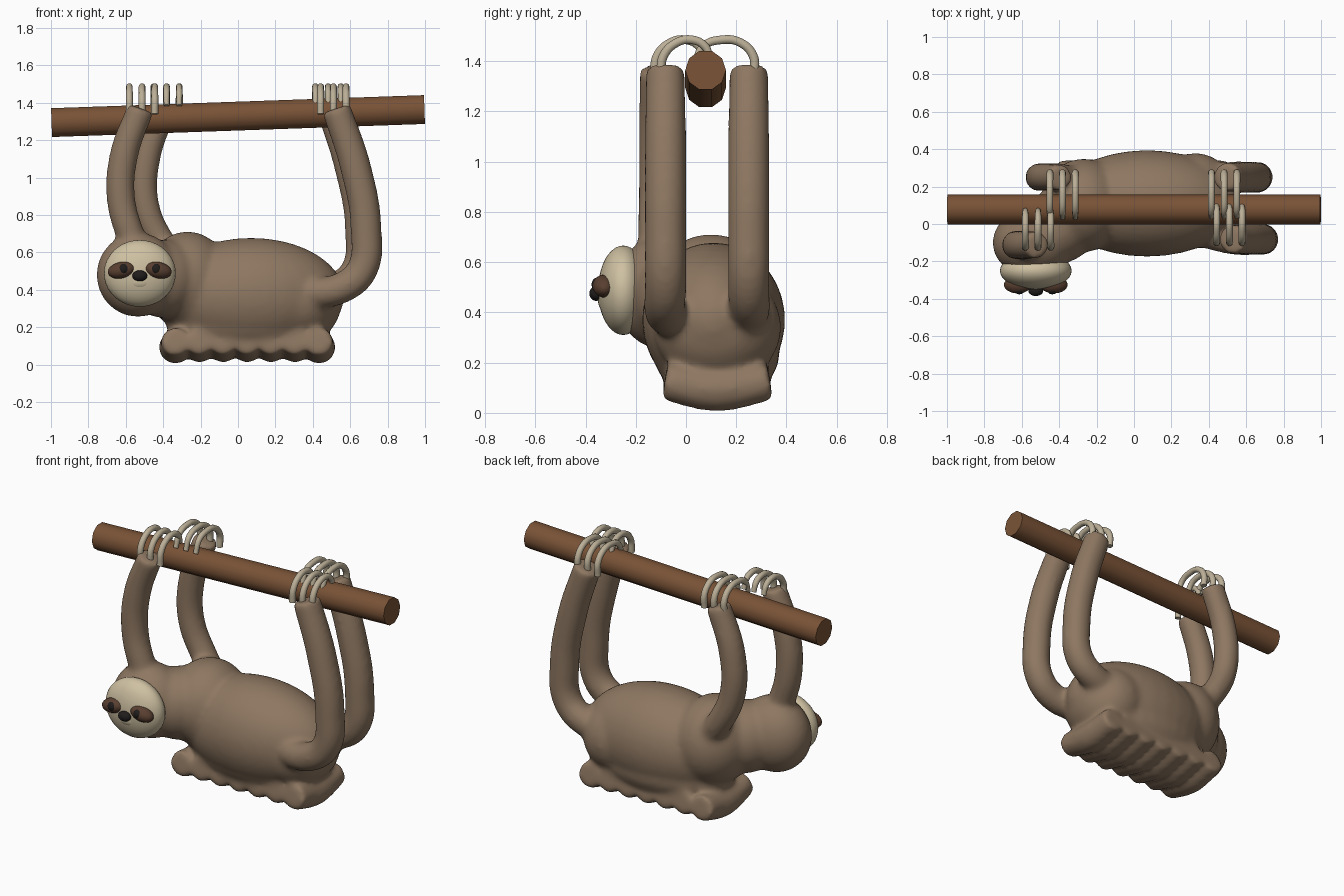
import bpy, math

if "Cube" in bpy.data.objects:
    bpy.data.objects.remove(bpy.data.objects["Cube"])

def material(name, rgb):
    m = bpy.data.materials.new(name)
    m.diffuse_color = (*rgb, 1)
    m.use_nodes = True
    m.node_tree.nodes["Principled BSDF"].inputs["Base Color"].default_value = m.diffuse_color
    return m

FUR = material("fur", (0.27, 0.185, 0.12))
CREAM = material("cream", (0.62, 0.53, 0.36))
PATCH = material("eye_patch_brown", (0.10, 0.05, 0.03))
DARK = material("dark", (0.015, 0.012, 0.012))
BARK = material("bark", (0.19, 0.085, 0.037))
CLAW = material("claw", (0.50, 0.43, 0.31))

def ellipsoid(name, loc, radii, mat, tilt=0):
    bpy.ops.mesh.primitive_uv_sphere_add(segments=32, ring_count=20, location=loc, rotation=(0, tilt, 0))
    o = bpy.context.object
    o.name = name
    o.scale = radii
    bpy.ops.object.transform_apply(location=False)
    bpy.ops.object.shade_smooth()
    o.data.materials.append(mat)
    return o

def tube(name, points, radius, mat, sides=4, widths=None):
    cu = bpy.data.curves.new(name, "CURVE")
    cu.dimensions = "3D"
    cu.bevel_depth = radius
    cu.bevel_resolution = sides
    cu.resolution_u = 8
    cu.use_fill_caps = True
    sp = cu.splines.new("BEZIER")
    sp.bezier_points.add(len(points) - 1)
    for i, (bp, p) in enumerate(zip(sp.bezier_points, points)):
        bp.co = p
        bp.handle_left_type = bp.handle_right_type = "AUTO"
        bp.radius = widths[i] if widths else 1
    o = bpy.data.objects.new(name, cu)
    bpy.context.collection.objects.link(o)
    bpy.ops.object.select_all(action="DESELECT")
    o.select_set(True)
    bpy.context.view_layer.objects.active = o
    bpy.ops.object.convert(target="MESH")
    o = bpy.context.object
    o.data.materials.clear()
    o.data.materials.append(mat)
    bpy.ops.object.shade_smooth_by_angle(angle=math.radians(50))
    return o

# Torso, shoulders, hips, underside, neck and head
parts = [
    ellipsoid("torso", (0.07, 0.11, 0.37), (0.50, 0.285, 0.308), FUR),
    ellipsoid("shoulders", (-0.27, 0.10, 0.45), (0.23, 0.25, 0.262), FUR),
    ellipsoid("hips", (0.33, 0.125, 0.34), (0.225, 0.255, 0.23), FUR),
    ellipsoid("underside", (0.06, 0.122, 0.23), (0.45, 0.25, 0.18), FUR),
    ellipsoid("neck", (-0.40, -0.01, 0.46), (0.20, 0.20, 0.21), FUR),
    ellipsoid("head", (-0.535, -0.10, 0.48), (0.222, 0.185, 0.225), FUR),
]

# Shaggy fringe hanging under the back
for i in range(7):
    x = -0.335 + i * 0.128
    r = 0.09 if i in (0, 6) else 0.083
    parts.append(tube("fringe", [(x, -0.085, 0.125), (x, 0.125, 0.093), (x, 0.335, 0.125)], r, FUR,
                      4, [0.85, 1, 0.85]))

# Long limbs reaching up to the branch: (x, z) paths at a fixed depth
limbs = [
    (-0.112, 0.072, [(-0.50, 0.45), (-0.565, 0.66), (-0.625, 0.88), (-0.61, 1.12), (-0.52, 1.37)]),
    (0.25, 0.070, [(-0.28, 0.50), (-0.40, 0.64), (-0.495, 0.85), (-0.49, 1.10), (-0.395, 1.37)]),
    (-0.082, 0.078, [(0.38, 0.38), (0.54, 0.405), (0.66, 0.50), (0.685, 0.72), (0.63, 1.05), (0.525, 1.37)]),
    (0.25, 0.078, [(0.36, 0.38), (0.51, 0.405), (0.63, 0.50), (0.655, 0.72), (0.60, 1.05), (0.495, 1.37)]),
]
for y, r, path in limbs:
    pts = [(x, y if i else y * 0.8 + 0.02, z) for i, (x, z) in enumerate(path)]
    parts.append(tube("limb", pts, r, FUR, 6, [1.08] * (len(path) - 1) + [1.02]))

# Fuse all furry parts into one smooth skin
bpy.ops.object.select_all(action="DESELECT")
for p in parts:
    p.select_set(True)
bpy.context.view_layer.objects.active = parts[-1]
bpy.ops.object.join()
fur = bpy.context.object
fur.name = "furry_body"
rm = fur.modifiers.new("fuse", "REMESH")
rm.mode = "VOXEL"
rm.voxel_size = 0.014
rm.use_smooth_shade = True
sm = fur.modifiers.new("soften", "SMOOTH")
sm.factor = 0.5
sm.iterations = 18

# Face
fx = -0.525
ellipsoid("face", (fx, -0.25, 0.488), (0.192, 0.10, 0.178), CREAM)
ellipsoid("muzzle", (fx, -0.30, 0.447), (0.085, 0.05, 0.055), CREAM)
ellipsoid("nose", (fx, -0.357, 0.475), (0.04, 0.028, 0.029), DARK)
for s in (-1, 1):
    ellipsoid("eye_patch", (fx + s * 0.097, -0.325, 0.505), (0.074, 0.046, 0.044), PATCH, s * 0.2)
    ellipsoid("eye", (fx + s * 0.088, -0.352, 0.511), (0.028, 0.024, 0.028), DARK)

# Hooked claws, three per limb, curling over the branch
near_hook = [(-0.125, 1.34), (-0.115, 1.42), (-0.06, 1.475), (0.0, 1.485), (0.05, 1.46), (0.072, 1.41)]
far_hook = [(0.27, 1.34), (0.268, 1.42), (0.215, 1.475), (0.14, 1.485), (0.07, 1.46), (0.035, 1.385)]
for cx, hook, dy in ((-0.513, near_hook, 0), (-0.382, far_hook, 0),
                     (0.51, near_hook, 0.025), (0.482, far_hook, 0)):
    for k in (-1, 0, 1):
        tube("claw", [(cx + k * 0.068, y + dy, z) for y, z in hook], 0.018, CLAW, 3,
             [1.05, 1.05, 1, 1, 0.95, 0.8])

# Branch, slightly tilted
bpy.ops.mesh.primitive_cylinder_add(vertices=10, radius=0.081, depth=1.995, location=(0, 0.078, 1.329),
                                    rotation=(0, math.pi / 2 - 0.035, 0))
branch = bpy.context.object
branch.name = "branch"
branch.data.materials.append(BARK)
bpy.ops.object.shade_smooth_by_angle(angle=math.radians(45))
